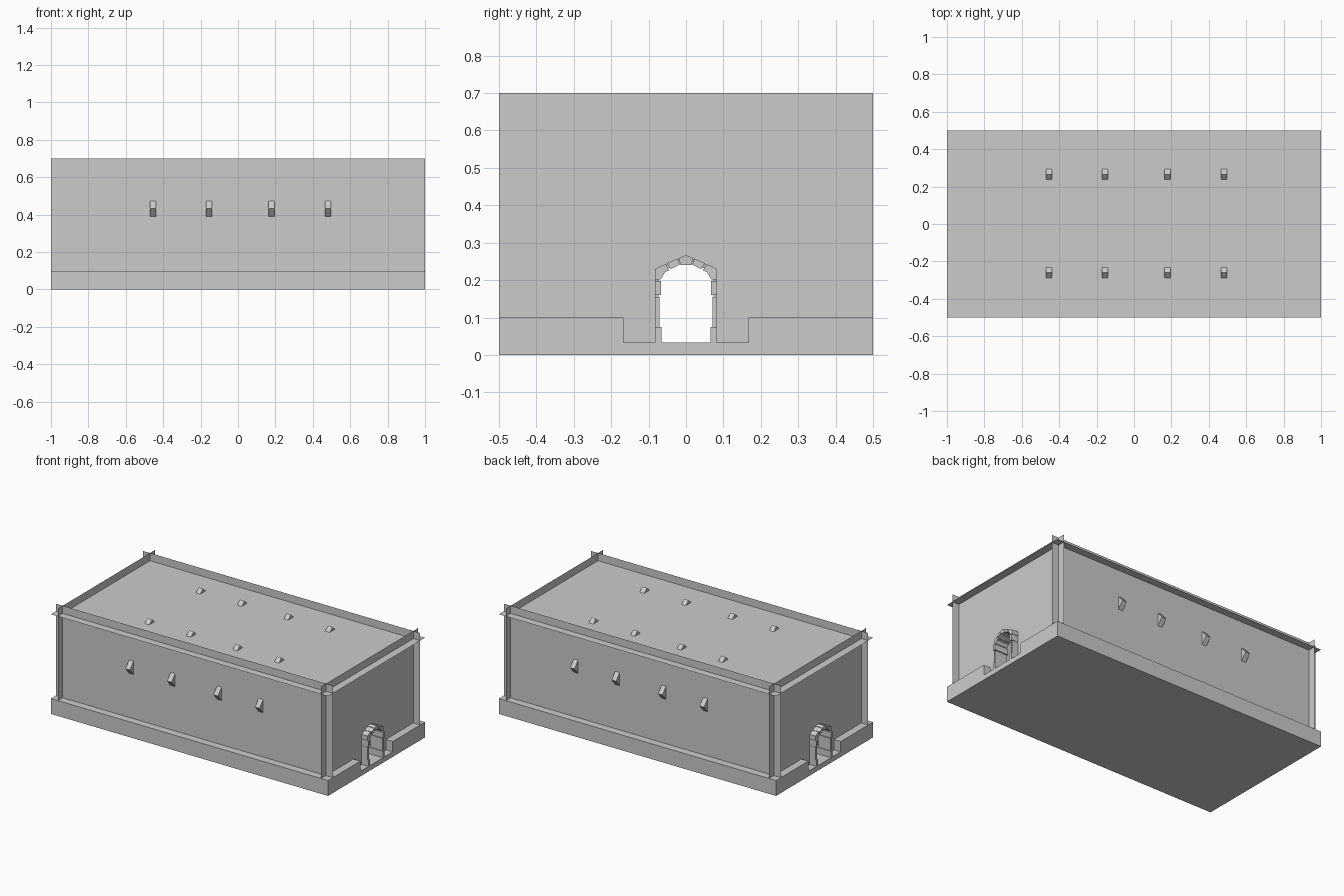
import bpy, bmesh
from mathutils import Vector

cube = bpy.data.objects.get("Cube")
if cube:
    bpy.data.objects.remove(cube, do_unlink=True)

stone = bpy.data.materials.new("plain_grey")
stone.use_nodes = True
grey = (0.6, 0.6, 0.6, 1)
stone.diffuse_color = grey
stone.node_tree.nodes["Principled BSDF"].inputs["Base Color"].default_value = grey

HX, HY, TOP = 1.0, 0.5, 0.7          # outer half sizes and height
WX, WY, ROOF = 0.95, 0.45, 0.65      # sheet positions
DECK, TRACK, TRENCH = 0.1, 0.033, 0.167


def extrude(name, profile, x0, x1=None):
    """Flat (y, z) profile at x0, extruded along x to x1 if given."""
    bm = bmesh.new()
    face = bm.faces.new([bm.verts.new((x0, y, z)) for y, z in profile])
    if x1 is not None:
        out = bmesh.ops.extrude_face_region(bm, geom=[face])
        moved = [v for v in out["geom"] if isinstance(v, bmesh.types.BMVert)]
        bmesh.ops.translate(bm, verts=moved, vec=Vector((x1 - x0, 0, 0)))
        bmesh.ops.recalc_face_normals(bm, faces=bm.faces)
    mesh = bpy.data.meshes.new(name)
    bm.to_mesh(mesh)
    bm.free()
    mesh.materials.append(stone)
    obj = bpy.data.objects.new(name, mesh)
    bpy.context.collection.objects.link(obj)
    return obj


def sheet(name, corners):
    mesh = bpy.data.meshes.new(name)
    mesh.from_pydata(corners, [], [range(len(corners))])
    mesh.materials.append(stone)
    bpy.context.collection.objects.link(bpy.data.objects.new(name, mesh))


def mirrored(half):
    """Close a half outline with its mirror image across y = 0."""
    return half + [(-y, z) for y, z in reversed(half) if y]


# Floor with the sunken track bed running its whole length
extrude("platform_floor",
        mirrored([(HY, 0), (HY, DECK), (TRENCH, DECK), (TRENCH, TRACK)]), -HX, HX)

# Long walls and roof: crossing sheets that overshoot each other
for side, label in ((-1, "front"), (1, "back")):
    y = side * WY
    sheet(label + "_wall", [(-HX, y, DECK), (HX, y, DECK), (HX, y, TOP), (-HX, y, TOP)])
sheet("roof", [(-HX, -HY, ROOF), (HX, -HY, ROOF), (HX, HY, ROOF), (-HX, HY, ROOF)])

# End walls with a tunnel opening, and the stones around it
opening = [(0, 0.25), (0.018, 0.248), (0.045, 0.236), (0.074, 0.2), (0.074, TRACK)]
end_half = opening + [(TRENCH, TRACK), (TRENCH, DECK), (HY, DECK), (HY, TOP)]
end_profile = end_half + [(-y, z) for y, z in reversed(end_half) if y]

side_stones = [
    [(0.083, TRACK), (0.083, 0.075), (0.066, 0.075), (0.066, TRACK)],
    [(0.083, 0.075), (0.083, 0.155), (0.071, 0.155), (0.071, 0.075)],
    [(0.083, 0.16), (0.083, 0.198), (0.067, 0.198), (0.067, 0.16)],
    [(0.083, 0.202), (0.083, 0.23), (0.055, 0.243), (0.045, 0.226), (0.055, 0.222), (0.068, 0.202)],
    [(0.051, 0.245), (0.022, 0.258), (0.017, 0.241), (0.041, 0.229)],
]
keystone = mirrored([(0.015, 0.24), (0.019, 0.259), (0, 0.267)])
# thin ring that fills the joints behind the stones
ring_half = [(0.074, TRACK), (0.074, 0.2), (0.048, 0.232), (0.017, 0.245), (0, 0.246),
             (0, 0.264), (0.081, 0.228), (0.081, TRACK)]

for end, label in ((1, "left"), (-1, "right")):
    extrude(label + "_end_wall", end_profile, end * WX)
    extrude(label + "_arch_keystone", keystone, end * 0.9, end * HX)
    for s in (1, -1):
        extrude(label + "_arch_joint", [(s * y, z) for y, z in ring_half],
                end * 0.91, end * 0.985)
        for i, outline in enumerate(side_stones):
            proud = 0.006 * (i % 2)
            extrude(f"{label}_arch_stone_{i + 1}", [(s * y, z) for y, z in outline],
                    end * (0.9 + proud), end * (HX - proud))

# Wedge-shaped lamps on the long walls and the roof
roof_lamp = [(-0.03, -0.002), (0, 0.025), (0.03, -0.002)]
for x in (-0.455, -0.155, 0.18, 0.48):
    for s, label in ((-1, "front"), (1, "back")):
        wedge = [(s * 0.445, 0.48), (s * 0.487, 0.432), (s * 0.445, 0.383)]
        extrude(label + "_wall_lamp", wedge, x - 0.016, x + 0.016)
    for y in (-0.26, 0.265):
        extrude("roof_lamp", [(y + a, ROOF + b) for a, b in roof_lamp], x - 0.016, x + 0.016)
